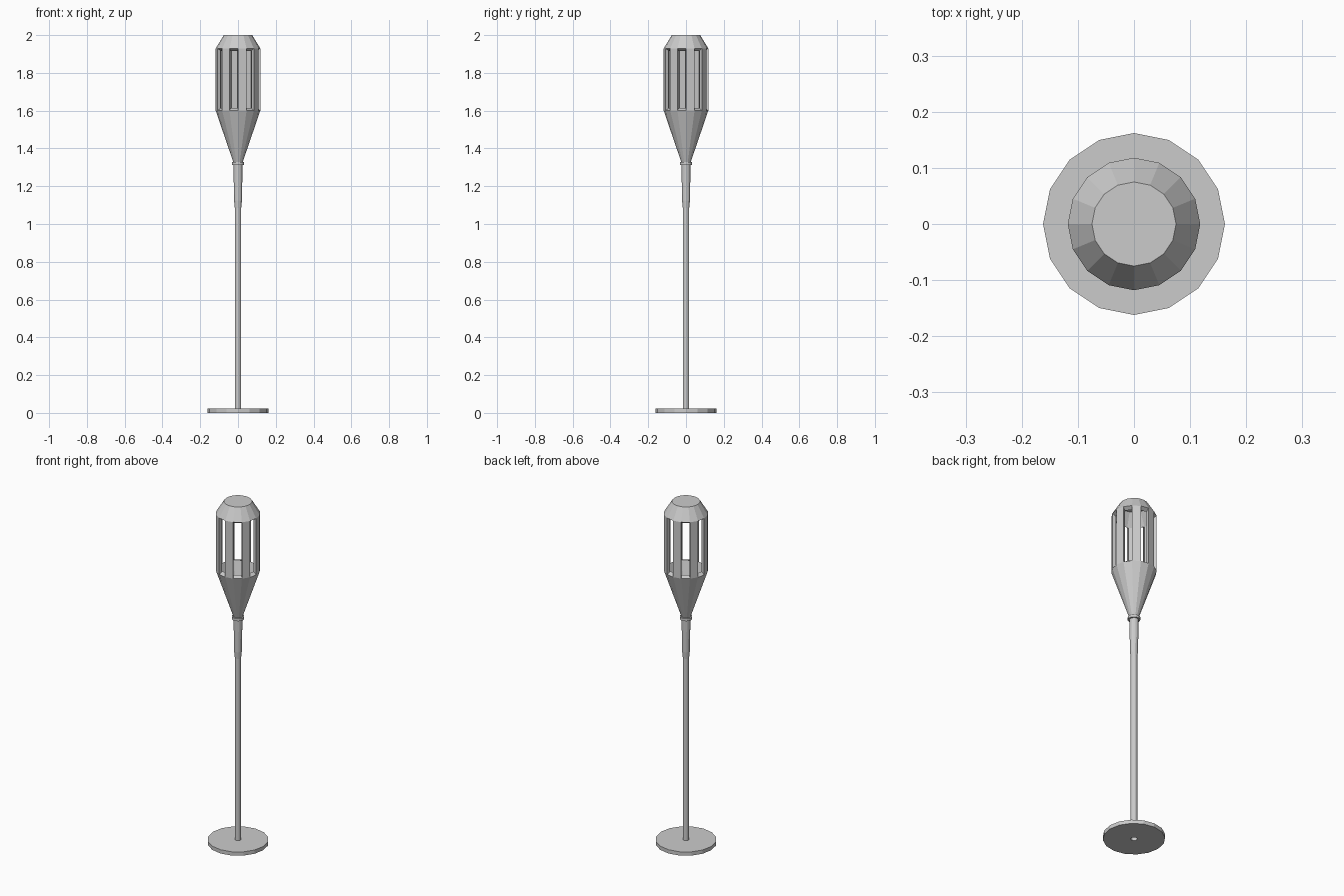
import bpy, bmesh
from math import cos, sin, pi

if "Cube" in bpy.data.objects:
    bpy.data.objects.remove(bpy.data.objects["Cube"])

SIDES = 16


def lathe(name, profile, closed=False, cap_top=False):
    """Revolve (radius, z) points into a flat-shaded 16-sided surface."""
    bm = bmesh.new()
    rings = [[bm.verts.new((r * cos(2 * pi * i / SIDES), r * sin(2 * pi * i / SIDES), z))
              for i in range(SIDES)] for r, z in profile]
    pairs = list(zip(rings, rings[1:]))
    if closed:
        pairs.append((rings[-1], rings[0]))
    bands = []
    for a, b in pairs:
        bands.append([bm.faces.new((a[i], a[(i + 1) % SIDES], b[(i + 1) % SIDES], b[i]))
                      for i in range(SIDES)])
    if cap_top:
        bm.faces.new(rings[-1])
    return name, bm, bands


def finish(name, bm):
    mesh = bpy.data.meshes.new(name)
    bm.to_mesh(mesh)
    bm.free()
    obj = bpy.data.objects.new(name, mesh)
    bpy.context.collection.objects.link(obj)
    return obj


# Base disc with a hole for the pole
name, bm, _ = lathe("base_disc", [(0.017, 0), (0.162, 0), (0.162, 0.022), (0.017, 0.022)], closed=True)
finish(name, bm)

# Pole tube
name, bm, _ = lathe("pole", [(0.017, 0), (0.017, 1.12)])
finish(name, bm)

# Tapered sleeve under the lantern
name, bm, _ = lathe("sleeve", [(0.017, 1.085), (0.021, 1.125), (0.024, 1.315)])
finish(name, bm)

# Collar ring
name, bm, _ = lathe("collar", [(0.022, 1.312), (0.033, 1.312), (0.033, 1.327), (0.022, 1.327)], closed=True)
finish(name, bm)

# Lantern head: cone, slotted drum, chamfered cap
name, bm, bands = lathe("lantern_head",
                        [(0.024, 1.325), (0.118, 1.60), (0.118, 1.93), (0.075, 2.0)], cap_top=True)

# Slots in every other drum face, with frames pushed inward
slots = bands[1][1::2]
bmesh.ops.inset_individual(bm, faces=slots, thickness=0.009, use_even_offset=True)
for f in slots:
    push = f.normal.copy()
    push.z = 0
    centre = f.calc_center_median()
    push = centre.copy()
    push.z = 0
    push.normalize()
    inner = bmesh.ops.extrude_discrete_faces(bm, faces=[f])["faces"][0]
    for v in inner.verts:
        v.co = centre + (v.co - centre) * 0.92 - push * 0.02
    bmesh.ops.delete(bm, geom=[inner], context='FACES')
finish(name, bm)
